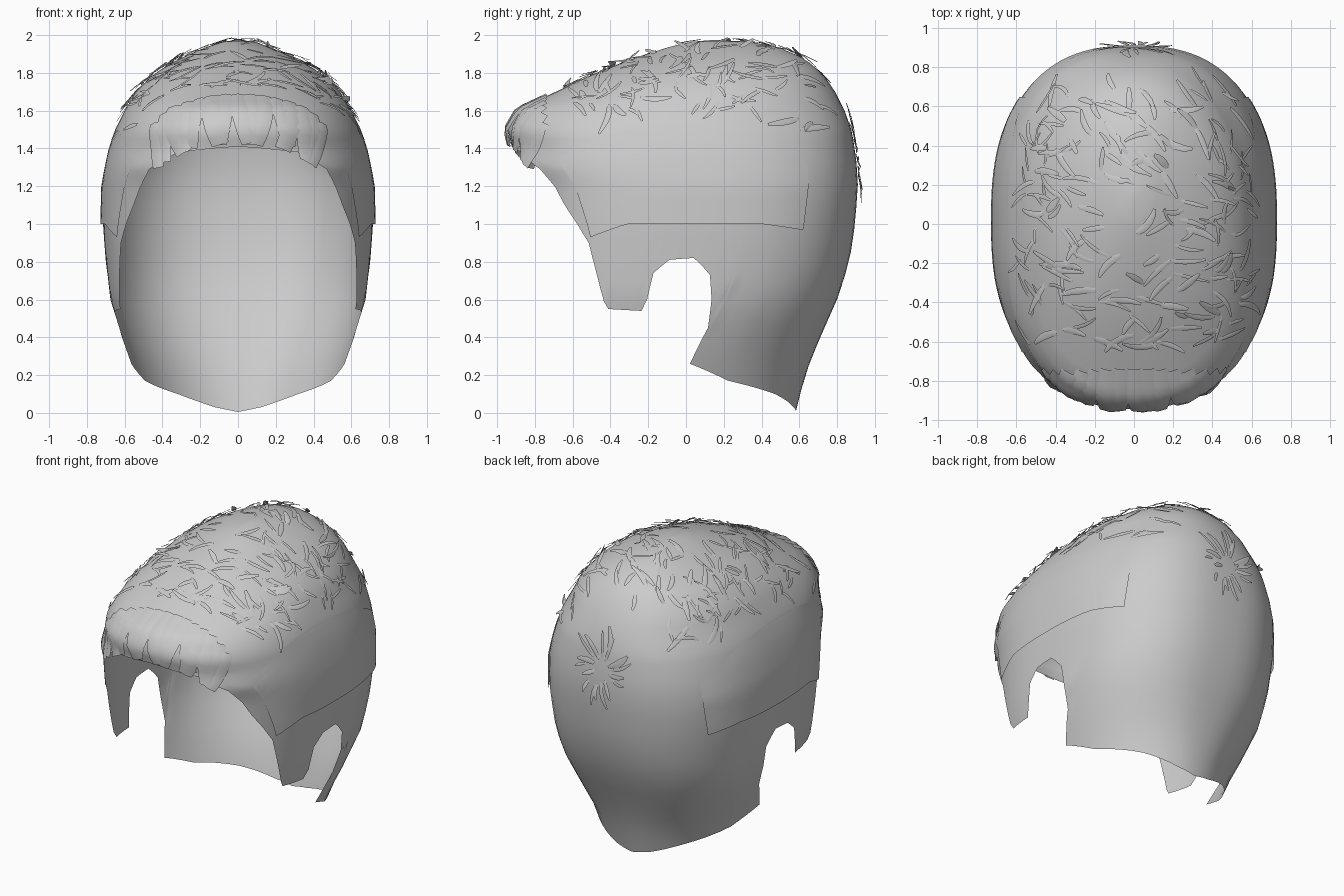
import bpy, bmesh, math, random
from mathutils import Vector

random.seed(4)
if "Cube" in bpy.data.objects:
    bpy.data.objects.remove(bpy.data.objects["Cube"], do_unlink=True)

hair = bpy.data.materials.new("hair grey")
hair.use_nodes = True
hair.diffuse_color = (0.6, 0.6, 0.6, 1)
hair.node_tree.nodes["Principled BSDF"].inputs["Base Color"].default_value = hair.diffuse_color

# Head profile: height, half width, front y, back y, squareness of the section
PROFILE = [
    (0, .5, -.78, .58, 2), (.2, .545, -.8, .63, 2.15), (.4, .62, -.83, .71, 2.35),
    (.6, .68, -.85, .8, 2.5), (.8, .7, -.86, .865, 2.5), (1, .715, -.86, .895, 2.5),
    (1.2, .715, -.88, .91, 2.5), (1.3, .7, -.93, .905, 2.5), (1.4, .68, -.92, .895, 2.45),
    (1.5, .65, -.945, .875, 2.4), (1.6, .6, -.89, .84, 2.3), (1.7, .54, -.69, .79, 2.25),
    (1.8, .44, -.48, .72, 2.2), (1.88, .3, -.27, .62, 2.1), (1.94, .16, -.08, .48, 2),
    (1.965, .08, .03, .33, 2), (1.975, 0, .15, .15, 2)]
# Hem from brow to nape: angle, height, angle of the same strand higher up
HEM = [
    (0, 1.41, 0), (.4, 1.38, .4), (.65, 1.29, .65), (.81, 1.1, .85), (1.01, .9, 1),
    (1.14, .59, 1.12), (1.17, .55, 1.16), (1.39, .54, 1.32), (1.42, .6, 1.38), (1.44, .74, 1.46),
    (1.51, .81, 1.55), (1.59, .82, 1.63), (1.67, .73, 1.71), (1.7, .6, 1.78), (1.73, .45, 1.86),
    (1.68, .26, 1.95), (2, .17, 2.1), (2.5, .1, 2.5), (2.9, .03, 2.85), (math.pi, .005, math.pi)]
CROWN = PROFILE[-1][0]
JOIN = 1.45


def lerp_rows(p, q, t):
    return [u + (v - u) * t for u, v in zip(p, q)]


def section(z):
    """Half width, centre y, half depth and squareness of the head at a height."""
    z = min(max(z, 0), CROWN)
    for p, q in zip(PROFILE, PROFILE[1:]):
        if z <= q[0]:
            _, rx, front, back, power = lerp_rows(p, q, (z - p[0]) / (q[0] - p[0]))
            return rx, (front + back) / 2, (back - front) / 2, power


def on_head(angle, z):
    rx, cy, ry, power = section(z)
    c, s = math.cos(angle), math.sin(angle)
    return Vector((math.copysign(rx * abs(s) ** (2 / power), s),
                   cy - math.copysign(ry * abs(c) ** (2 / power), c), z))


def field(p):
    rx, cy, ry, power = section(p.z)
    rx, ry = max(rx, .02), max(ry, .02)
    n = abs(p.x / rx) ** power + abs((p.y - cy) / ry) ** power
    return n ** (1 / power) - 1


def normal(p):
    e = .02
    axes = [Vector((e, 0, 0)), Vector((0, e, 0)), Vector((0, 0, e))]
    g = Vector([(field(p + a) - field(p - a)) / (2 * e) for a in axes])
    return g if g.length > .1 else Vector((0, 0, 1))


def settle(p):
    """Pull a point onto the head surface."""
    for _ in range(4):
        g = normal(p)
        step = g * (field(p) / g.length_squared)
        if step.length > .05:
            step *= .05 / step.length
        p = p - step
    return p


def make_object(name, bm, mirror=False):
    bmesh.ops.remove_doubles(bm, verts=bm.verts, dist=.0005)
    bmesh.ops.recalc_face_normals(bm, faces=bm.faces)
    me = bpy.data.meshes.new(name)
    bm.to_mesh(me)
    bm.free()
    me.materials.append(hair)
    ob = bpy.data.objects.new(name, me)
    bpy.context.collection.objects.link(ob)
    if mirror:
        mod = ob.modifiers.new("Mirror", "MIRROR")
        mod.use_clip = True
    bpy.ops.object.select_all(action="DESELECT")
    ob.select_set(True)
    bpy.context.view_layer.objects.active = ob
    bpy.ops.object.shade_smooth_by_angle(angle=math.radians(50))


def add_grid(bm, columns):
    grid = [[bm.verts.new(p) for p in col] for col in columns]
    for a, b in zip(grid, grid[1:]):
        for i in range(len(a) - 1):
            bm.faces.new((a[i], b[i], b[i + 1], a[i + 1]))


# Main hair shell: strands of quads from the hem up to the crown
def strand_column(angle, z0, top):
    col = []
    for i in range(12):
        t = i / 12
        col.append(on_head(angle + (top - angle) * t ** .7, z0 + (JOIN - z0) * t))
    for i in range(17):
        col.append(on_head(top, JOIN + (CROWN - JOIN) * math.sin(i / 16 * math.pi / 2)))
    return col


hem = [lerp_rows(p, q, k / 4) for p, q in zip(HEM, HEM[1:]) for k in range(4)] + [HEM[-1]]
bm = bmesh.new()
add_grid(bm, [strand_column(*h) for h in hem])
make_object("hair_shell", bm, mirror=True)

# Overlapping side layer above each ear
bm = bmesh.new()
columns = []
for i in range(25):
    t = i / 24
    low = 1 - .07 * max(0, 1 - t * 5) - .03 * max(0, t * 4 - 3)
    high = 1.25 + .27 * math.sin(math.pi * min(1, .12 + t * .8))
    col = []
    for j in range(9):
        v = j / 8
        p = on_head((1.03 - .17 * v) * (1 - t) + (2.24 + .05 * v) * t, low + (high - low) * v)
        col.append(p + normal(p).normalized() * .014 * (1 - v * .9))
    columns.append(col)
add_grid(bm, columns)
make_object("side_layer", bm, mirror=True)


# A lock is a tapered ribbon that walks over the head
def add_lock(bm, start, heading, length, width, lift, bend=0, steps=5, blunt=.3):
    p, d = settle(Vector(start)), Vector(heading)
    columns = []
    for i in range(steps + 1):
        t = i / steps
        n = normal(p).normalized()
        d = (d - n * d.dot(n)).normalized()
        side = n.cross(d)
        half = side * width / 2 * (blunt + (1 - blunt) * math.sin(math.pi * (.15 + .8 * t)))
        q = p + n * (.004 + lift * t)
        col = [q - half, q + n * width * .1, q + half]
        for v in col:
            v.z = min(v.z, 2)
        columns.append(col)
        d = d + side * bend / steps
        p = settle(p + d.normalized() * length / steps)
    add_grid(bm, columns)


# Rolled fringe: broad arched locks curling over the brow
bm = bmesh.new()
for i in range(15):
    u = i / 7 - 1
    add_lock(bm, (u * .45, -.74 - .03 * u * u, 1.69 - .14 * u * u), (u * .2, -.6, -1),
             .37 - .12 * u * u, random.uniform(.08, .12), random.uniform(.004, .012),
             random.uniform(-.4, .4), 8, .75)
make_object("fringe", bm)

# Loose locks over the top, swept sideways in front and diagonally behind
bm = bmesh.new()
for i in range(170):
    x, y = random.uniform(-.54, .54), random.uniform(-.62, .7)
    if math.hypot(x, y - .15) < .18:
        continue
    z = CROWN - .01
    while z > 1.5 and field(Vector((x, y, z))) > 0:
        z -= .01
    turn = random.gauss(0, .4) + random.choice((0, math.pi))
    if y > .25:
        turn -= .8
    add_lock(bm, (x, y, z), (math.cos(turn), math.sin(turn), 0), random.uniform(.09, .2),
             random.uniform(.018, .04), random.uniform(.004, .028), random.uniform(-1, 1))
make_object("top_locks", bm)

# Short locks along the sides of the crown
bm = bmesh.new()
for side in (-1, 1):
    for i in range(20):
        p = on_head(side * random.uniform(.9, 2.2), random.uniform(1.6, 1.8))
        add_lock(bm, p, (0, random.uniform(-.5, 1), random.uniform(-.8, .3)),
                 random.uniform(.07, .15), .02, .015, random.uniform(-.8, .8))
make_object("side_locks", bm)

# Whorl at the back of the head
bm = bmesh.new()
for i in range(18):
    a = math.tau * i / 18 + random.uniform(-.2, .2)
    out = Vector((math.cos(a), 0, math.sin(a)))
    add_lock(bm, Vector((0, .9, 1.36)) + out * random.uniform(.05, .14), out,
             random.uniform(.07, .18), random.uniform(.02, .04), .02, random.uniform(0, .9))
make_object("back_whorl", bm)
